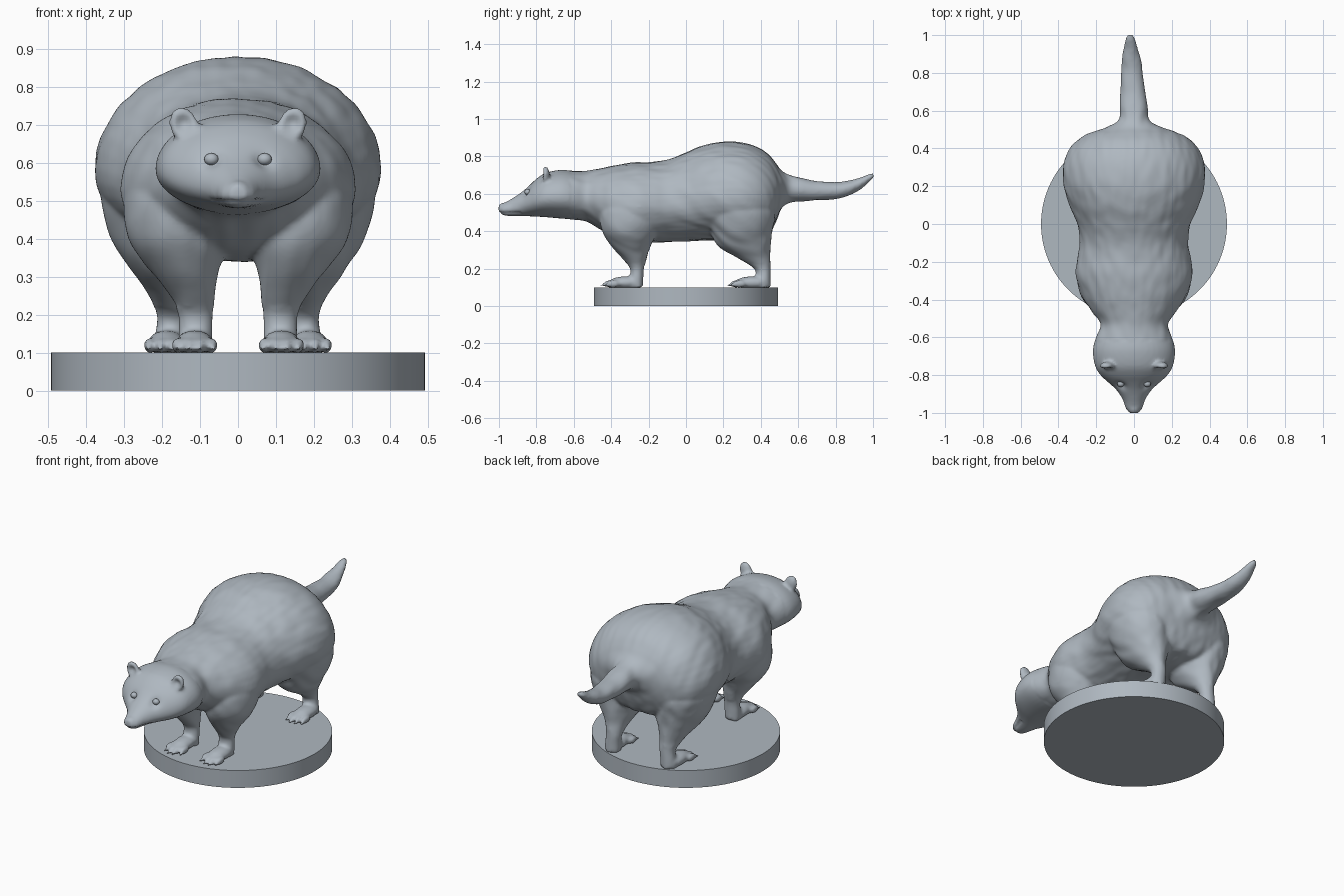
import bpy, bmesh, math
from mathutils import Vector, Matrix, noise

if "Cube" in bpy.data.objects:
    bpy.data.objects.remove(bpy.data.objects["Cube"])

grey = bpy.data.materials.new("blue grey clay")
grey.diffuse_color = (0.43, 0.48, 0.53, 1)
grey.use_nodes = True
grey.node_tree.nodes["Principled BSDF"].inputs["Base Color"].default_value = grey.diffuse_color

def catmull(rows, steps=4):
    """Smoothly interpolate rows of numbers."""
    out = []
    for i in range(len(rows) - 1):
        a, b, c, d = rows[max(i - 1, 0)], rows[i], rows[i + 1], rows[min(i + 2, len(rows) - 1)]
        for s in range(steps):
            t = s / steps
            out.append([0.5 * (2 * q + (r - p) * t + (2 * p - 5 * q + 4 * r - u) * t * t
                        + (3 * q - p - 3 * r + u) * t ** 3) for p, q, r, u in zip(a, b, c, d)])
    return out + [list(rows[-1])]

def loft(bm, rings):
    loops = [[bm.verts.new(p) for p in ring] for ring in rings]
    n = len(loops[0])
    for a, b in zip(loops, loops[1:]):
        for i in range(n):
            bm.faces.new((a[i], a[(i + 1) % n], b[(i + 1) % n], b[i]))
    bm.faces.new(loops[0])
    bm.faces.new(loops[-1])

def blob(bm, centre, radii, rot=Matrix.Identity(4)):
    m = Matrix.Translation(centre) @ rot @ Matrix.Diagonal((*radii, 1))
    bmesh.ops.create_uvsphere(bm, u_segments=16, v_segments=10, radius=1, matrix=m)

def finish(bm, name):
    bmesh.ops.recalc_face_normals(bm, faces=bm.faces)
    me = bpy.data.meshes.new(name)
    bm.to_mesh(me)
    bm.free()
    me.materials.append(grey)
    ob = bpy.data.objects.new(name, me)
    bpy.context.collection.objects.link(ob)
    bpy.ops.object.select_all(action='DESELECT')
    ob.select_set(True)
    bpy.context.view_layer.objects.active = ob
    return ob

ANG = [math.tau * i / 40 for i in range(40)]

# Spine sections: y, top z, bottom z, half width
head = [(-1.002, .538, .50, .022), (-.975, .55, .485, .045), (-.93, .575, .48, .06),
        (-.88, .608, .48, .092), (-.84, .642, .48, .135), (-.80, .68, .478, .178),
        (-.75, .712, .475, .207), (-.67, .728, .468, .218), (-.60, .722, .462, .203)]
torso = [(-.53, .722, .45, .178), (-.46, .735, .41, .225), (-.38, .752, .37, .275),
         (-.27, .768, .345, .31), (-.18, .771, .34, .30), (-.10, .783, .342, .287),
         (0, .822, .345, .30), (.10, .86, .35, .342), (.20, .879, .35, .372),
         (.30, .873, .35, .377), (.38, .85, .36, .352), (.44, .812, .38, .305),
         (.48, .765, .45, .24), (.51, .725, .52, .15)]
tail = [(.55, .703, .55, .08), (.62, .686, .56, .073), (.70, .668, .566, .067),
        (.80, .661, .571, .058), (.87, .671, .59, .051), (.93, .687, .622, .04),
        (.97, .703, .655, .03), (1.003, .712, .685, .016)]

bm = bmesh.new()
spine = []
for y, top, bot, w in catmull(head + torso + tail):
    mid = bot + (top - bot) * (.5 if y > .5 else .44)
    x0 = -.02 * max(0, (y - .6) / .4)
    spine.append([(x0 + w * math.cos(a), y,
                   mid + math.sin(a) * ((top - mid) if math.sin(a) > 0 else (mid - bot))) for a in ANG])
loft(bm, spine)

# Leg sections: z, x centre, y centre, x radius, y radius
front_leg = [(.60, .18, -.29, .09, .13), (.50, .175, -.295, .125, .165), (.40, .16, -.30, .13, .148),
             (.32, .142, -.295, .092, .105), (.25, .12, -.275, .06, .062), (.20, .112, -.262, .046, .037),
             (.15, .112, -.265, .045, .037), (.10, .112, -.27, .045, .04)]
rear_leg = [(.60, .22, .28, .12, .16), (.50, .21, .285, .15, .19), (.40, .19, .295, .143, .165),
            (.32, .18, .312, .105, .14), (.26, .175, .36, .065, .09), (.20, .17, .408, .044, .044),
            (.15, .175, .412, .043, .04), (.10, .178, .41, .045, .042)]

for s in (-1, 1):
    for rows, fx, fy in ((front_leg, .114, -.34), (rear_leg, .188, .335)):
        loft(bm, [[(s * (x + rx * math.cos(a)), y + ry * math.sin(a), z) for a in ANG]
                  for z, x, y, rx, ry in catmull(rows)])
        # Foot pad, toes and claws
        blob(bm, (s * fx, fy + .02, .125), (.05, .095, .034))
        for k in range(4):
            u = (k - 1.5) / 1.5
            tx, ty = s * (fx + u * .045), fy - .065 + .016 * u * u
            blob(bm, (tx, ty, .119), (.0165, .036, .021))
            blob(bm, (tx + s * u * .004, ty - .036, .111), (.008, .022, .01))
    # Ear
    blob(bm, (s * .142, -.752, .697), (.038, .024, .052), Matrix.Rotation(s * .35, 4, 'Y'))
# Nose
blob(bm, (0, -.977, .532), (.03, .026, .02))

animal = finish(bm, "animal_body")
rm = animal.modifiers.new("merge", 'REMESH')
rm.mode = 'VOXEL'
rm.voxel_size = .01
sm = animal.modifiers.new("soften", 'SMOOTH')
sm.factor = .5
sm.iterations = 4
for m in ("merge", "soften"):
    bpy.ops.object.modifier_apply(modifier=m)

# Sculpt eye sockets, ear cups, mouth line and soft fur strands
verts = animal.data.vertices
surface = [(v.co.copy(), v.normal.copy()) for v in verts]
coords = []
for p, n in surface:
    move = Vector((0, 0, 0))
    if p.y < -.7:
        q = Vector((abs(p.x), p.y, p.z))
        move = n * -.016 * math.exp(-((q - Vector((.07, -.86, .61))).length / .026) ** 2)
        if n.y < -.2:
            move.y += .024 * math.exp(-((q - Vector((.143, -.775, .703))).length / .024) ** 2)
        if p.y < -.88 and n.z < .4:
            move -= n * .005 * math.exp(-((p.z - .498) / .006) ** 2)
    elif p.y > -.62 and p.z > .22:
        move = n * .004 * noise.noise(Vector((p.x * 22, p.y * 7, p.z * 14 + p.y * 8)))
    coords.extend(p + move)
verts.foreach_set("co", coords)
animal.data.update()
bpy.ops.object.shade_smooth()
animal.data.materials.clear()
animal.data.materials.append(grey)

# Eyes
bm = bmesh.new()
for s in (-1, 1):
    blob(bm, (s * .07, -.846, .609), (.019, .017, .016))
finish(bm, "eyes")
bpy.ops.object.shade_smooth()

# Round base
bm = bmesh.new()
bmesh.ops.create_cone(bm, cap_ends=True, segments=96, radius1=.492, radius2=.492, depth=.1,
                      matrix=Matrix.Translation((0, 0, .05)))
finish(bm, "round_base")
bpy.ops.object.shade_smooth_by_angle(angle=math.radians(30))
